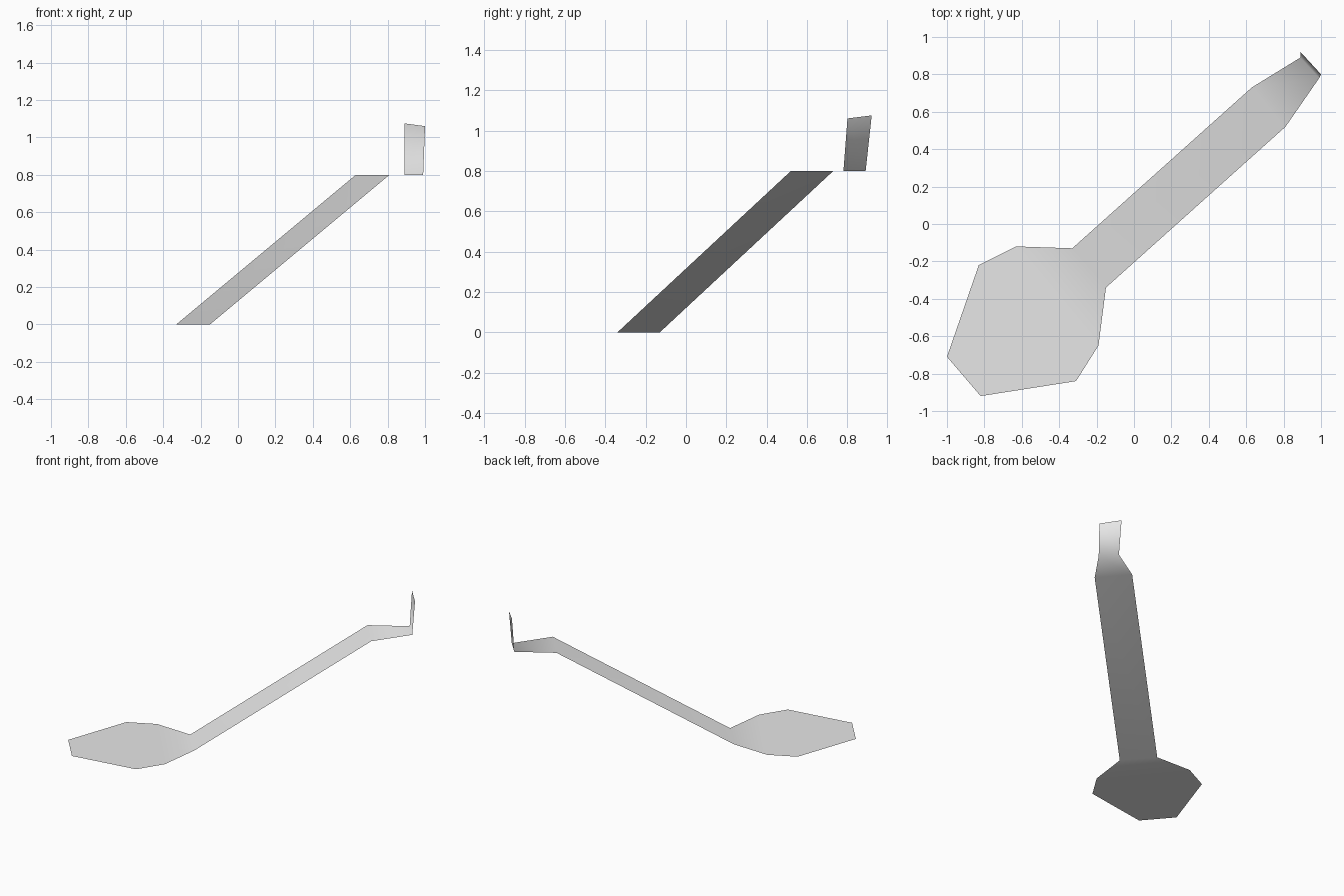
import bpy
import bmesh

cube = bpy.data.objects.get("Cube")
if cube:
    bpy.data.objects.remove(cube, do_unlink=True)

# Plain metal colour
metal = bpy.data.materials.new("light_grey_metal")
metal.use_nodes = True
grey = (0.8, 0.8, 0.8, 1.0)
metal.diffuse_color = grey
metal.node_tree.nodes["Principled BSDF"].inputs["Base Color"].default_value = grey

# Left and right edge points along the bent sheet: blade, shaft, shelf, tab
stations = [
    ((-1.0, -0.71, 0), (-0.82, -0.92, 0)),        # blade tip
    ((-0.83, -0.22, 0), (-0.31, -0.84, 0)),       # blade widest
    ((-0.63, -0.12, 0), (-0.19, -0.65, 0)),       # blade shoulder
    ((-0.33, -0.13, 0), (-0.15, -0.34, 0)),       # neck
    ((0.63, 0.73, 0.8), (0.81, 0.52, 0.8)),       # top of shaft
    ((0.89, 0.89, 0.8), (0.99, 0.78, 0.8)),       # end of shelf
    ((0.89, 0.92, 1.075), (1.0, 0.80, 1.06)),     # top of tab
]

# Ladder of faces, wound so the normals point up
bm = bmesh.new()
rows = [[bm.verts.new(p) for p in pair] for pair in stations]
for (l0, r0), (l1, r1) in zip(rows, rows[1:]):
    bm.faces.new((l0, r0, r1, l1)).smooth = True

mesh = bpy.data.meshes.new("bent_spatula")
bm.to_mesh(mesh)
bm.free()
mesh.materials.append(metal)
spatula = bpy.data.objects.new("bent_spatula", mesh)
bpy.context.collection.objects.link(spatula)
